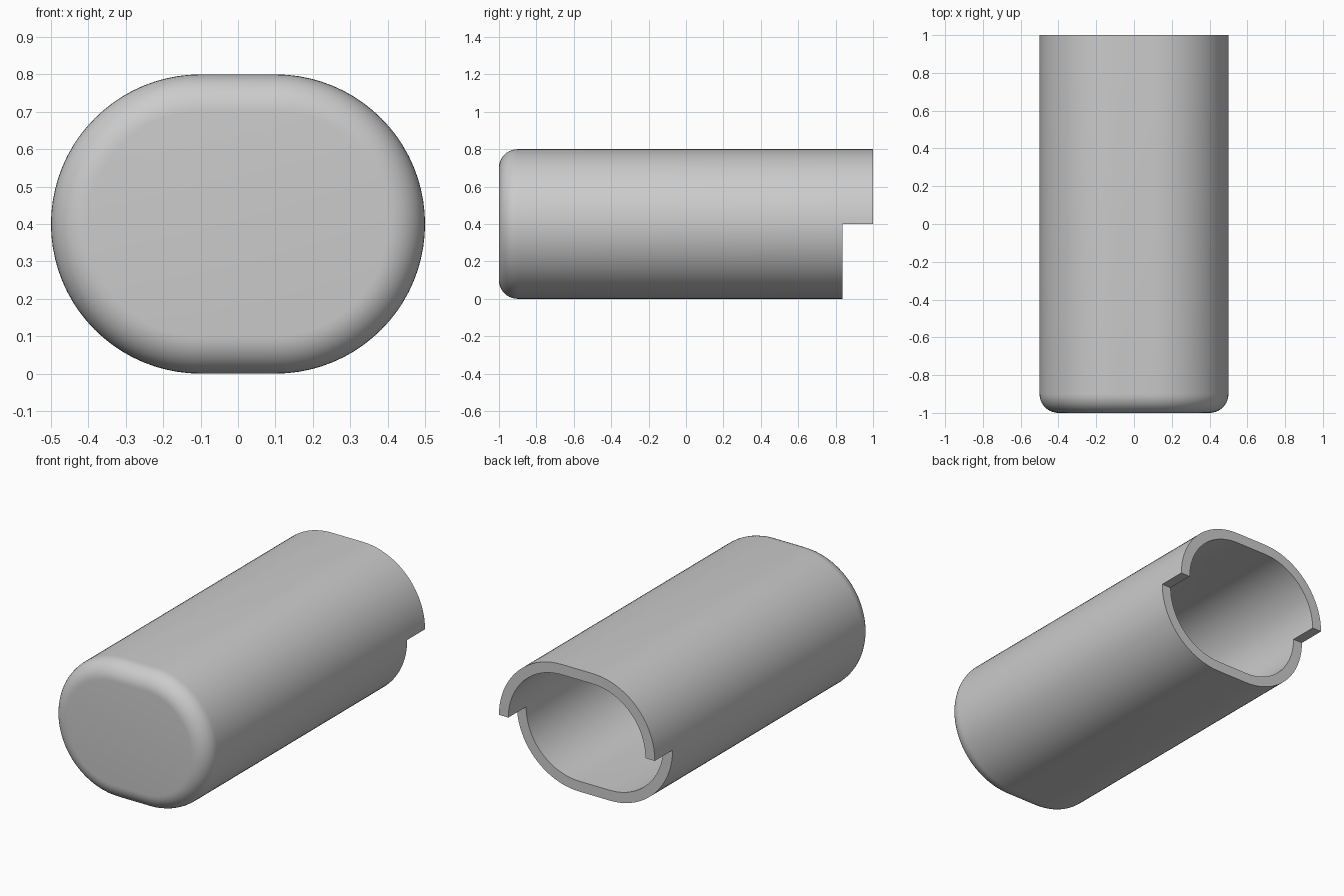
import bpy, bmesh, math

if "Cube" in bpy.data.objects:
    bpy.data.objects.remove(bpy.data.objects["Cube"])

HALF, RADIUS, WALL, FILLET = 0.1, 0.4, 0.06, 0.1   # stadium section, wall, nose rounding
LOW_END, HIGH_END, FRONT = 0.837, 1.0, -1.0        # stepped open end, closed end
ARC = 20                                           # segments per quarter arc


def ring(bm, inset, y, upper_only=False):
    """Stadium loop starting at the right middle, going over the top."""
    r, verts = RADIUS - inset, []
    for q in range(4):
        cx = HALF if q in (0, 3) else -HALF
        for k in range(ARC + 1):
            if k == 0 and q == 2 or k == ARC and q == 3:
                continue                           # shared side points
            a = (q + k / ARC) * math.pi / 2
            verts.append(bm.verts.new((cx + r * math.cos(a), y, RADIUS + r * math.sin(a))))
            if upper_only and len(verts) == 2 * ARC + 2:
                return verts
    return verts


def bridge(bm, a, b, start=0, stop=None):
    n = len(a)
    for i in range(start, n if stop is None else stop):
        j = (i + 1) % n
        bm.faces.new((a[i], a[j], b[j], b[i]))


def rounded_shell(bm, inset, fillet, front, steps):
    """Capped tube with a rounded front edge; returns its open loop."""
    loops = []
    for s in range(steps + 1):
        t = s / steps * math.pi / 2
        loops.append(ring(bm, inset + fillet * (1 - math.sin(t)),
                          front + fillet * (1 - math.cos(t))))
    loops.append(ring(bm, inset, LOW_END))
    bm.faces.new(loops[0])
    for a, b in zip(loops, loops[1:]):
        bridge(bm, a, b)
    return loops[-1]


bm = bmesh.new()
outer = rounded_shell(bm, 0, FILLET, FRONT, 10)
inner = rounded_shell(bm, WALL, FILLET - WALL, FRONT + WALL, 6)

# Upper lip extends past the lower half
last = 2 * ARC + 1
lip_out = ring(bm, 0, HIGH_END, True)
lip_in = ring(bm, WALL, HIGH_END, True)
bridge(bm, outer, lip_out, 0, last)
bridge(bm, inner, lip_in, 0, last)
bridge(bm, lip_out, lip_in, 0, last)
bridge(bm, outer, inner, last)
for i in (0, last):
    bm.faces.new((outer[i], lip_out[i], lip_in[i], inner[i]))
bmesh.ops.recalc_face_normals(bm, faces=bm.faces)

mesh = bpy.data.meshes.new("sleeve")
bm.to_mesh(mesh)
bm.free()
sleeve = bpy.data.objects.new("sleeve", mesh)
bpy.context.collection.objects.link(sleeve)

grey = bpy.data.materials.new("light grey")
grey.diffuse_color = (0.6, 0.6, 0.6, 1)
grey.use_nodes = True
grey.node_tree.nodes["Principled BSDF"].inputs["Base Color"].default_value = grey.diffuse_color
mesh.materials.append(grey)

bpy.context.view_layer.objects.active = sleeve
sleeve.select_set(True)
bpy.ops.object.shade_smooth_by_angle(angle=math.radians(30))
